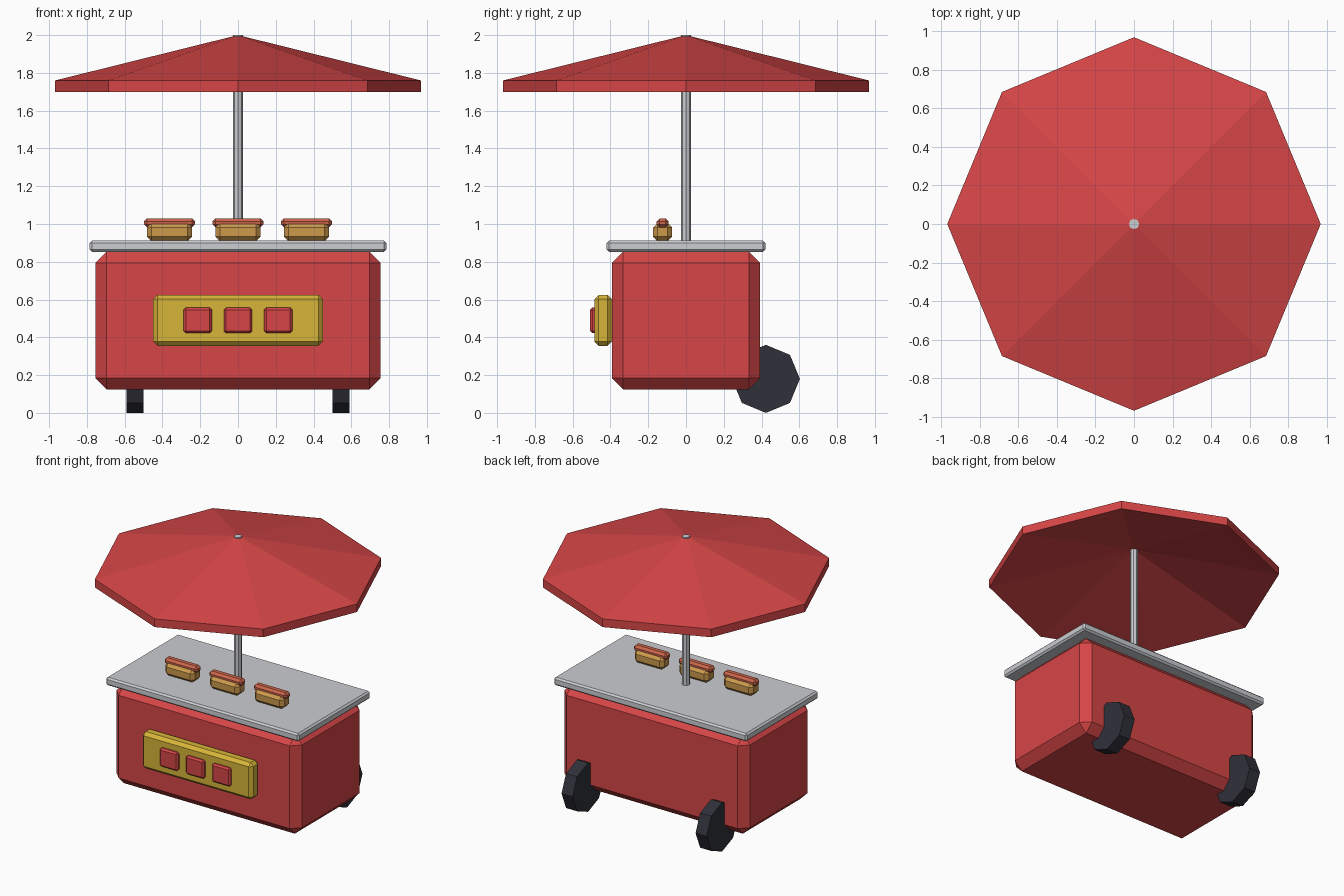
import bpy
import bmesh
from math import radians, sin, cos, tau
from mathutils import Matrix, Vector

if "Cube" in bpy.data.objects:
    bpy.data.objects.remove(bpy.data.objects["Cube"], do_unlink=True)


def material(name, r, g, b):
    mat = bpy.data.materials.new(name)
    mat.use_nodes = True
    mat.diffuse_color = (r, g, b, 1)
    mat.node_tree.nodes["Principled BSDF"].inputs["Base Color"].default_value = (r, g, b, 1)
    return mat


RED = material("cart red", 0.68, 0.061, 0.063)
YELLOW = material("panel yellow", 0.68, 0.46, 0.04)
METAL = material("light metal", 0.6, 0.61, 0.64)
RUBBER = material("dark rubber", 0.03, 0.031, 0.042)
BREAD = material("bread tan", 0.61, 0.32, 0.073)
MEAT = material("sausage pink", 0.61, 0.13, 0.07)


def finish(bm, name, mat):
    """Turn a bmesh into a flat-shaded object with one colour."""
    bmesh.ops.recalc_face_normals(bm, faces=bm.faces)
    mesh = bpy.data.meshes.new(name)
    bm.to_mesh(mesh)
    bm.free()
    mesh.materials.append(mat)
    obj = bpy.data.objects.new(name, mesh)
    bpy.context.scene.collection.objects.link(obj)
    return obj


def box(name, mat, low, high, bevel):
    """Chamfered box between two corners."""
    low, high = Vector(low), Vector(high)
    bm = bmesh.new()
    bmesh.ops.create_cube(bm, size=1)
    bmesh.ops.scale(bm, vec=high - low, verts=bm.verts)
    bmesh.ops.translate(bm, vec=(low + high) / 2, verts=bm.verts)
    bmesh.ops.bevel(bm, geom=list(bm.edges), offset=bevel, segments=1,
                    profile=0.5, affect='EDGES')
    return finish(bm, name, mat)


def prism(name, mat, centre, radius, length, axis='Z'):
    """Eight-sided cylinder along z or x."""
    bm = bmesh.new()
    turn = Matrix.Rotation(radians(90), 4, 'Y') if axis == 'X' else Matrix()
    bmesh.ops.create_cone(bm, cap_ends=True, segments=8, radius1=radius,
                          radius2=radius, depth=length,
                          matrix=Matrix.Translation(centre) @ turn)
    return finish(bm, name, mat)


def canopy(name, mat, radius, rim_low, rim_high, top_in, top_out):
    """Eight-sided umbrella shell, hollow below."""
    bm = bmesh.new()
    ring = [(radius * cos(tau * i / 8), radius * sin(tau * i / 8)) for i in range(8)]
    low = [bm.verts.new((x, y, rim_low)) for x, y in ring]
    high = [bm.verts.new((x, y, rim_high)) for x, y in ring]
    inner = bm.verts.new((0, 0, top_in))
    outer = bm.verts.new((0, 0, top_out))
    for i in range(8):
        j = (i + 1) % 8
        bm.faces.new((low[i], low[j], high[j], high[i]))
        bm.faces.new((high[i], high[j], outer))
        bm.faces.new((low[j], low[i], inner))
    return finish(bm, name, mat)


# Cart body and counter
box("cart_body", RED, (-0.755, -0.393, 0.125), (0.755, 0.393, 0.853), 0.06)
box("counter_top", METAL, (-0.785, -0.42, 0.853), (0.785, 0.42, 0.912), 0.012)

# Front panel with three square buttons
box("front_panel", YELLOW, (-0.45, -0.485, 0.355), (0.45, -0.392, 0.625), 0.023)
for side, x in (("left", 0.213), ("middle", 0), ("right", -0.213)):
    box(f"{side}_button", RED, (x - 0.075, -0.507, 0.422),
        (x + 0.075, -0.45, 0.558), 0.012)

# Snacks on the counter
for side, x in (("left", 0.363), ("middle", 0), ("right", -0.363)):
    box(f"{side}_bun", BREAD, (x - 0.12, -0.175, 0.91),
        (x + 0.12, -0.073, 1.005), 0.024)
    box(f"{side}_sausage", MEAT, (x - 0.135, -0.155, 0.982),
        (x + 0.135, -0.093, 1.03), 0.016)

# Rear wheels
for side, x in (("left", 0.545), ("right", -0.545)):
    prism(f"{side}_wheel", RUBBER, (x, 0.423, 0.18), 0.18, 0.09, 'X')

# Umbrella
prism("umbrella_pole", METAL, (0, 0, 1.45), 0.027, 1.1)
canopy("umbrella_canopy", RED, 0.968, 1.70, 1.76, 1.94, 2.0)
